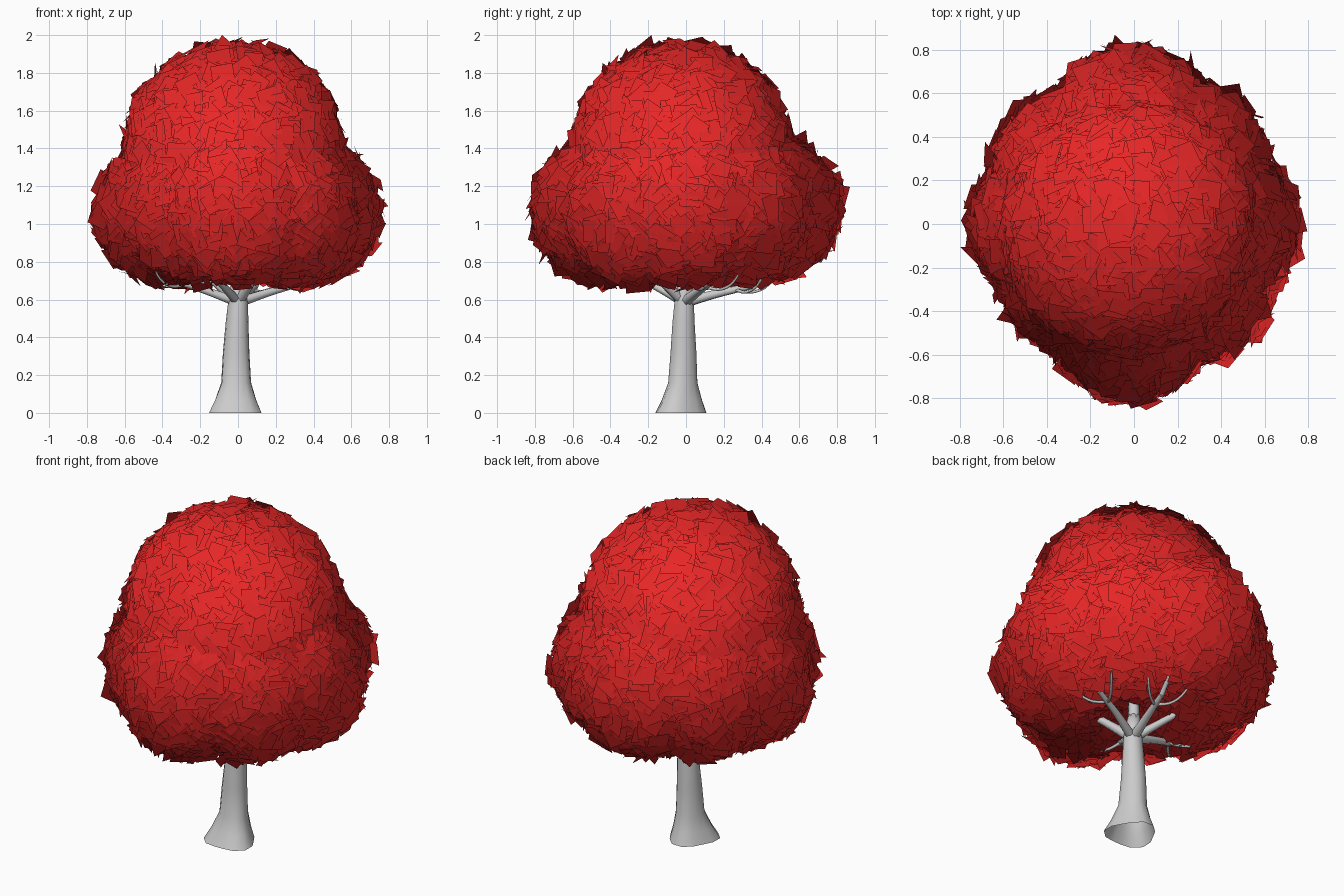
import bpy, bmesh, math, random
from mathutils import Vector, Matrix

if "Cube" in bpy.data.objects:
    bpy.data.objects.remove(bpy.data.objects["Cube"])

random.seed(4)


def make_object(name, bm, smooth=True):
    mesh = bpy.data.meshes.new(name)
    bm.to_mesh(mesh)
    bm.free()
    for p in mesh.polygons:
        p.use_smooth = smooth
    ob = bpy.data.objects.new(name, mesh)
    bpy.context.collection.objects.link(ob)
    return ob


# Trunk: lofted rings with a flared, lobed foot (z, centre x, centre y, radius, lobe)
rings = [(0.0, -0.015, -0.04, 0.138, 0.12), (0.07, -0.013, -0.03, 0.108, 0.10),
         (0.16, -0.01, -0.02, 0.079, 0.05), (0.32, -0.01, -0.015, 0.070, 0.03),
         (0.48, -0.005, -0.013, 0.060, 0.0), (0.58, 0.0, -0.01, 0.053, 0.0),
         (0.64, 0.0, -0.01, 0.045, 0.0), (0.72, 0.0, 0.0, 0.034, 0.0)]
SIDES = 14
bm = bmesh.new()
loops = []
for z, cx, cy, r, lobe in rings:
    loop = []
    for i in range(SIDES):
        a = math.tau * i / SIDES
        rr = r * (1 + lobe * math.cos(3 * a + 1.5))
        loop.append(bm.verts.new((cx + rr * math.cos(a), cy + rr * math.sin(a), z)))
    loops.append(loop)
for lo, hi in zip(loops, loops[1:]):
    for i in range(SIDES):
        j = (i + 1) % SIDES
        bm.faces.new((lo[i], lo[j], hi[j], hi[i]))
bm.faces.new(loops[-1])
make_object("trunk", bm)

# Branches: tapering bevelled splines, each with side twigs
curve = bpy.data.curves.new("branches", 'CURVE')
curve.dimensions = '3D'
curve.bevel_depth = 1.0
curve.bevel_resolution = 1
curve.resolution_u = 4
curve.use_fill_caps = True


def spline(points, r0, r1):
    s = curve.splines.new('BEZIER')
    s.bezier_points.add(len(points) - 1)
    for i, (bp, p) in enumerate(zip(s.bezier_points, points)):
        bp.co = p
        bp.handle_left_type = bp.handle_right_type = 'AUTO'
        bp.radius = r0 + (r1 - r0) * i / (len(points) - 1)


# azimuth in degrees, reach, end height, thickness
limbs = [(-60, 0.36, 0.86, 0.030), (20, 0.38, 0.69, 0.030), (75, 0.36, 0.67, 0.032),
         (140, 0.34, 0.80, 0.026), (190, 0.38, 0.71, 0.028), (245, 0.35, 0.74, 0.026)]
for az, reach, top, r in limbs:
    a = math.radians(az)
    d = Vector((math.cos(a), math.sin(a), 0))
    side = Vector((-d.y, d.x, 0))
    root = Vector((0, -0.01, 0.585))
    mid = d * reach * 0.5 + Vector((0, 0, 0.6 + (top - 0.6) * 0.48))
    end = d * reach + Vector((0, 0, top))
    spline([root, mid, end], r, r * 0.5)
    for sgn in (-1, 1):
        e = mid.lerp(end, 0.5)
        spline([e, e + d * 0.09 + side * sgn * 0.07 + Vector((0, 0, -0.01)),
                e + d * 0.17 + side * sgn * 0.12 + Vector((0, 0, 0.05)),
                e + d * 0.20 + side * sgn * 0.15 + Vector((0, 0, 0.17))], 0.010, 0.004)
    spline([end, end + d * 0.12 + Vector((0, 0, 0.10)), end + d * 0.20 + Vector((0, 0, 0.3))],
           r * 0.5, 0.005)
spline([Vector((0, 0, 0.68)), Vector((0.02, 0.02, 1.0)), Vector((-0.03, 0, 1.5))], 0.034, 0.008)
bpy.context.collection.objects.link(bpy.data.objects.new("branches", curve))

# Canopy volume: a crown ball over a ring of lower lobes (centre, radius)
lobes = [(Vector((-0.02, -0.02, 1.38)), 0.585)]
for az, dist, z, r in [(0, 0.37, 1.06, 0.39), (50, 0.36, 1.07, 0.38), (92, 0.43, 1.09, 0.39),
                       (140, 0.38, 1.06, 0.38), (180, 0.37, 1.06, 0.39), (222, 0.34, 1.07, 0.38),
                       (268, 0.43, 1.07, 0.39), (315, 0.37, 1.05, 0.38)]:
    a = math.radians(az)
    lobes.append((Vector((dist * math.cos(a), dist * math.sin(a), z)), r))

# Leaves: square cards lying roughly along the canopy surface
bm = bmesh.new()
normals = []
golden = math.pi * (3 - math.sqrt(5))
for k, (c, r) in enumerate(lobes):
    count = int(4700 * r * r)
    for i in range(count):
        h = 1 - 2 * (i + 0.5) / count
        q = math.sqrt(1 - h * h)
        n = Vector((q * math.cos(golden * i), q * math.sin(golden * i), h))
        p = c + n * (r - 0.02 + random.uniform(-0.02, 0.02))
        if any(m != k and (p - c2).length < r2 - 0.035 for m, (c2, r2) in enumerate(lobes)):
            continue
        tilt = (n + Vector([random.gauss(0, 0.28) for _ in range(3)])).normalized()
        rot = tilt.to_track_quat('Z', 'Y').to_matrix() @ Matrix.Rotation(random.uniform(0, math.tau), 3, 'Z')
        s = random.uniform(0.048, 0.066)
        bm.faces.new([bm.verts.new(p + rot @ Vector((x * s, y * s, 0)))
                      for x, y in ((-1, -1), (1, -1), (1, 1), (-1, 1))])
        centre = Vector((0, 0, 1.2))
        soft = (n * 0.4 + (p - centre).normalized()).normalized()
        normals += [soft] * 4
leaves = make_object("leaves", bm)
leaves.data.normals_split_custom_set_from_vertices(normals)
red = bpy.data.materials.new("red_leaf")
red.diffuse_color = (0.8, 0.02, 0.02, 1)
red.use_nodes = True
red.node_tree.nodes["Principled BSDF"].inputs["Base Color"].default_value = red.diffuse_color
leaves.data.materials.append(red)
